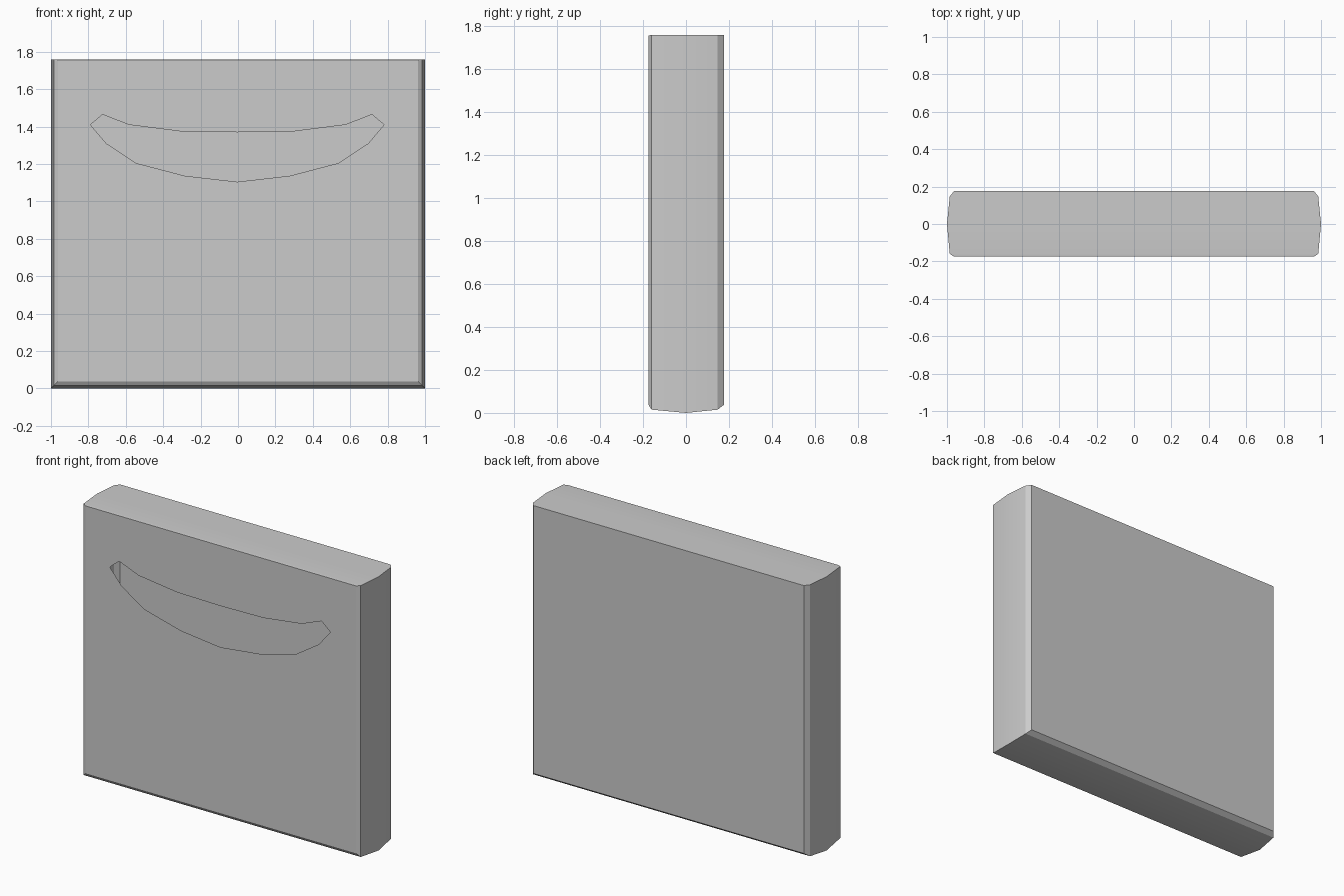
import bpy, bmesh

if "Cube" in bpy.data.objects:
    bpy.data.objects.remove(bpy.data.objects["Cube"])

TOP = 1.76
# Depth profile of the side and bottom walls: (y, inset from the widest outline)
PROFILE = [(-0.175, 0.038), (-0.16, 0.015), (0.0, 0.0), (0.147, 0.015), (0.177, 0.038)]
# Right half of the curved opening, from tip to centre: (x, z)
UPPER = [(0.72, 1.465), (0.58, 1.41), (0.305, 1.375)]
LOWER = [(0.70, 1.31), (0.54, 1.205), (0.28, 1.137)]
TIP = (0.785, 1.41)


def mirrored(half, centre_z):
    """Full arc running from right to left through the centre."""
    return half + [(0, centre_z)] + [(-x, z) for x, z in reversed(half)]


bm = bmesh.new()

# Hollow body: rectangular rings stacked front to back
rings = []
for y, inset in PROFILE:
    w = 1 - inset
    top = TOP - 0.003 if y < -0.17 else TOP
    rings.append([bm.verts.new(p) for p in
                  ((-w, y, inset), (w, y, inset), (w, y, top), (-w, y, top))])
for a, b in zip(rings, rings[1:]):
    for i in range(4):
        j = (i + 1) % 4
        bm.faces.new((a[j], a[i], b[i], b[j]))
bm.faces.new(reversed(rings[-1]))

# Front sheet: two faces meeting at the tips, leaving the curved opening
front_y = PROFILE[0][0]


def add(points):
    return [bm.verts.new((x - 0.004, front_y, z)) for x, z in points]


right_tip, left_tip = add([TIP, (-TIP[0], TIP[1])])
upper = add(mirrored(UPPER, 1.37))
lower = add(mirrored(LOWER, 1.105))
bl, br, tr, tl = rings[0]
bm.faces.new([tl, left_tip] + upper[::-1] + [right_tip, tr])
bm.faces.new([bl, br, tr, right_tip] + lower + [left_tip, tl])

bmesh.ops.recalc_face_normals(bm, faces=bm.faces[:])
back = min(bm.faces, key=lambda f: -f.calc_center_median().y)
if back.normal.y < 0:
    bmesh.ops.reverse_faces(bm, faces=bm.faces[:])

mesh = bpy.data.meshes.new("bag_body")
bm.to_mesh(mesh)
bm.free()
body = bpy.data.objects.new("bag_body", mesh)
bpy.context.collection.objects.link(body)
bpy.context.view_layer.objects.active = body
body.select_set(True)
bpy.ops.object.shade_smooth_by_angle(angle=0.4)
